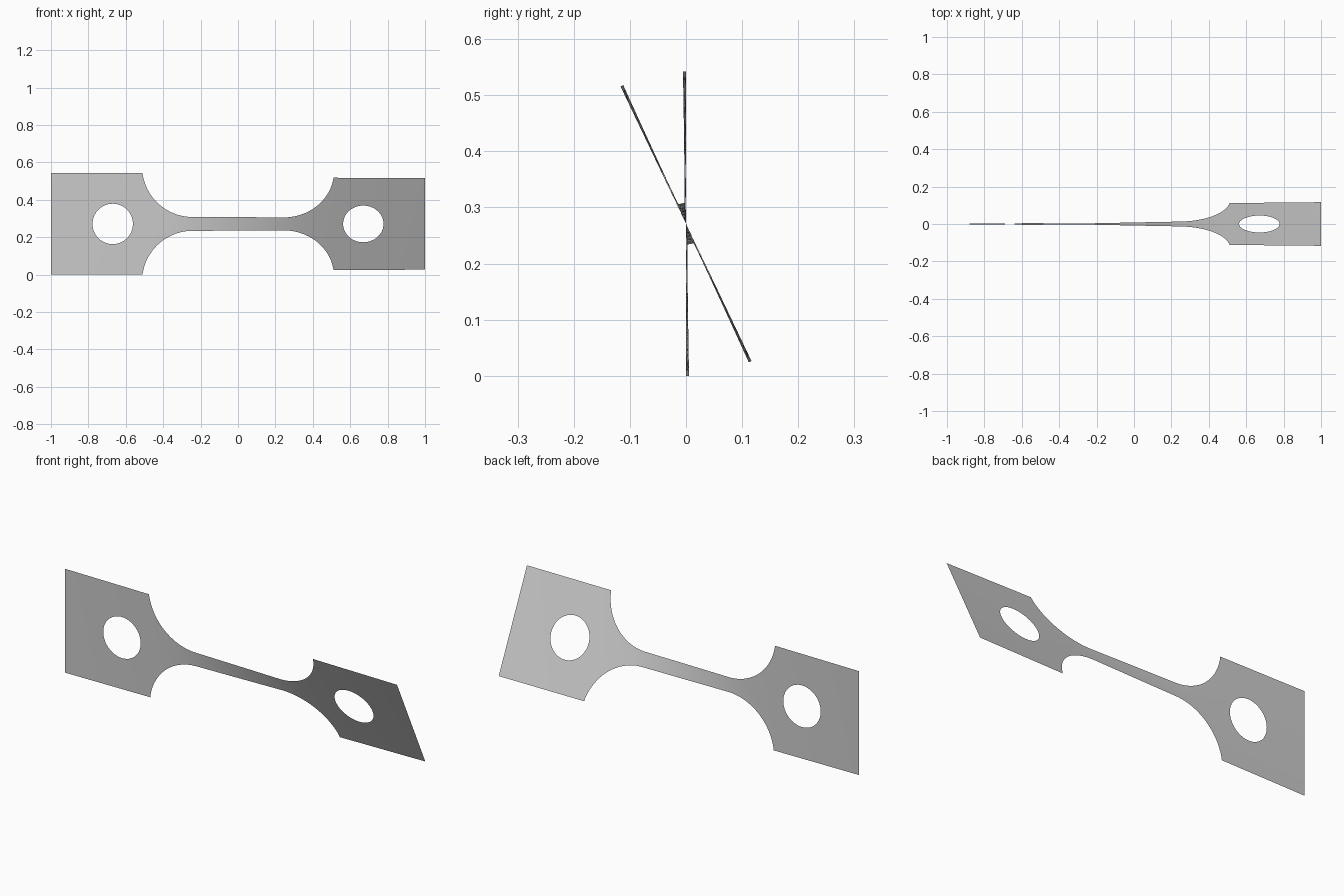
import bpy
import bmesh
from math import sin, cos, pi, sqrt, radians

cube = bpy.data.objects.get("Cube")
if cube:
    bpy.data.objects.remove(cube, do_unlink=True)

HALF_H = 0.271        # half height of the grip plates
NECK = 0.037          # half height of the narrow bar
SHOULDER = 0.51       # where the grips meet the fillets
BAR_END = 0.243       # where the fillets meet the bar
FILLET = 0.27
HOLE_X, HOLE_R = 0.67, 0.108
TWIST = radians(25.5)
ROWS = 6


def half_height(x):
    x = abs(x)
    if x >= SHOULDER:
        return HALF_H
    if x <= BAR_END:
        return NECK
    return NECK + FILLET - sqrt(FILLET ** 2 - (x - BAR_END) ** 2)


def hole_height(x):
    return sqrt(max(0, HOLE_R ** 2 - (abs(x) - HOLE_X) ** 2))


def span(a, b, n):
    return [a + (b - a) * i / n for i in range(n)]


# Column positions on one half, then mirrored
right = span(0, BAR_END, 14)
right += [BAR_END + (SHOULDER - BAR_END) * sin(i * pi / 48) for i in range(24)]
right += span(SHOULDER, HOLE_X - HOLE_R, 3)
right += [HOLE_X - HOLE_R * cos(i * pi / 28) for i in range(28)]
right += span(HOLE_X + HOLE_R, 1, 6) + [1]
columns = [-x for x in reversed(right[1:])] + right

# Twist builds up fastest where the strip is narrow
turn = [0]
for a, b in zip(columns, columns[1:]):
    turn.append(turn[-1] + (b - a) * half_height((a + b) / 2) ** -1.3)
angles = [TWIST * t / turn[-1] for t in turn]

# Thin sheet: an upper and a lower band joined along the axis, open at the holes
bm = bmesh.new()
for side in (1, -1):
    grid = []
    for x, ang in zip(columns, angles):
        low, high = hole_height(x), half_height(x)
        if low < 1e-5:
            low = 0
        heights = [side * (low + (high - low) * r / ROWS) for r in range(ROWS + 1)]
        grid.append([bm.verts.new((x, -h * sin(ang), HALF_H + h * cos(ang)))
                     for h in heights])
    for a, b in zip(grid, grid[1:]):
        for r in range(ROWS):
            quad = [a[r], b[r], b[r + 1], a[r + 1]]
            bm.faces.new(quad if side > 0 else quad[::-1])
bmesh.ops.remove_doubles(bm, verts=bm.verts, dist=1e-5)

mesh = bpy.data.meshes.new("twisted_test_strip")
bm.to_mesh(mesh)
bm.free()
strip = bpy.data.objects.new("twisted_test_strip", mesh)
bpy.context.collection.objects.link(strip)

# Plain grey sheet colour
grey = bpy.data.materials.new("light_grey")
grey.use_nodes = True
colour = (0.6, 0.6, 0.6, 1)
grey.diffuse_color = colour
grey.node_tree.nodes["Principled BSDF"].inputs["Base Color"].default_value = colour
mesh.materials.append(grey)

bpy.context.view_layer.objects.active = strip
strip.select_set(True)
bpy.ops.object.shade_smooth_by_angle()
